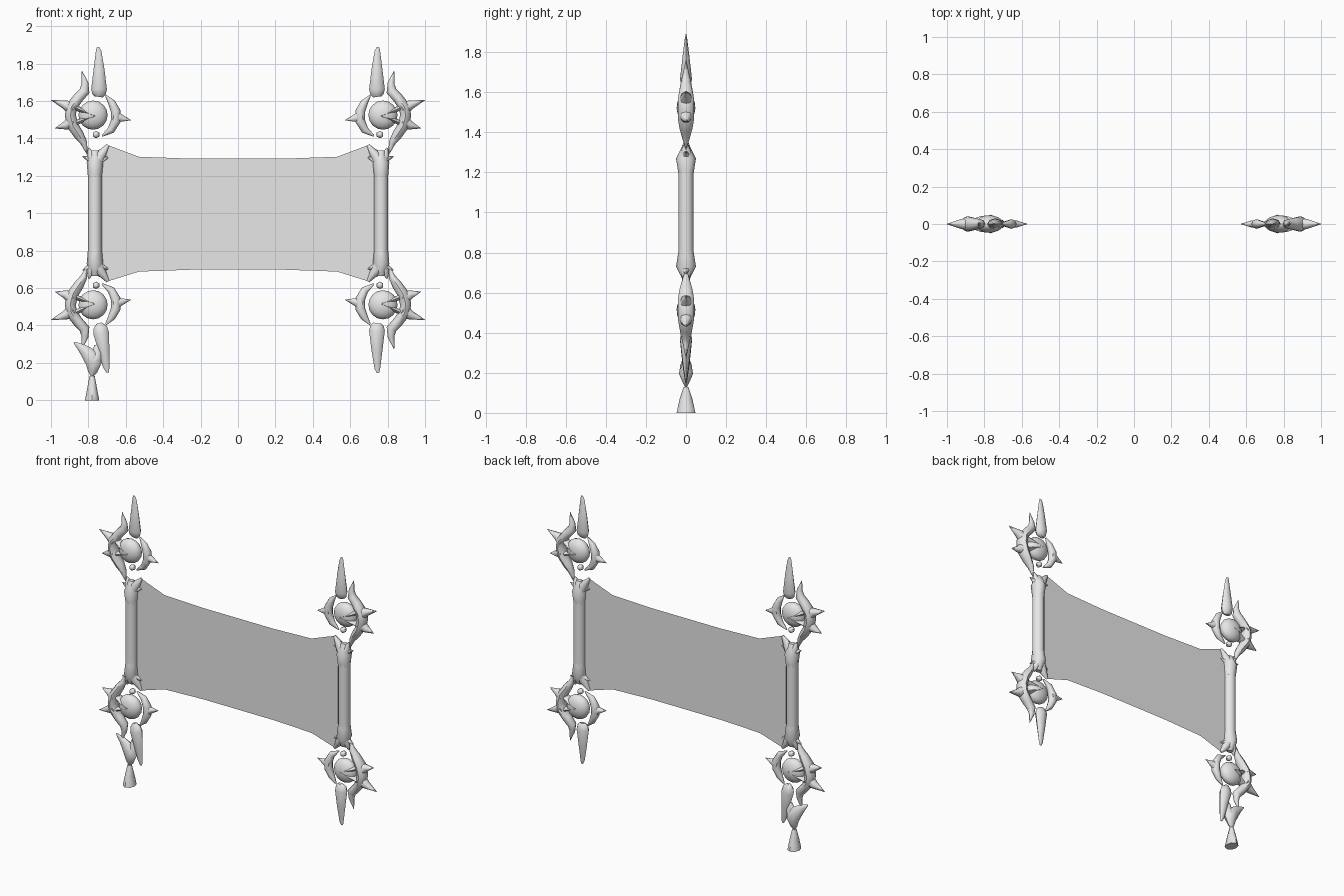
import bpy, bmesh, math

if "Cube" in bpy.data.objects:
    bpy.data.objects.remove(bpy.data.objects["Cube"])

grey = bpy.data.materials.new("plain_grey")
grey.use_nodes = True
grey.diffuse_color = (0.8, 0.8, 0.8, 1)
grey.node_tree.nodes["Principled BSDF"].inputs["Base Color"].default_value = (0.8, 0.8, 0.8, 1)


def finish(name, bm, angle=50):
    bmesh.ops.recalc_face_normals(bm, faces=bm.faces)
    mesh = bpy.data.meshes.new(name)
    bm.to_mesh(mesh)
    bm.free()
    mesh.materials.append(grey)
    ob = bpy.data.objects.new(name, mesh)
    bpy.context.collection.objects.link(ob)
    bpy.ops.object.select_all(action='DESELECT')
    ob.select_set(True)
    bpy.context.view_layer.objects.active = ob
    bpy.ops.object.shade_smooth_by_angle(angle=math.radians(angle))
    return ob


def loft(name, path, place, sides=8):
    """Tapered tube in the xz plane; path items are (x, z, half width, half depth)."""
    bm = bmesh.new()
    rings = []
    for i, (x, z, w, d) in enumerate(path):
        a, b = path[max(i - 1, 0)], path[min(i + 1, len(path) - 1)]
        tx, tz = b[0] - a[0], b[1] - a[1]
        length = math.hypot(tx, tz)
        nx, nz = -tz / length, tx / length
        ring = []
        for k in range(sides):
            t = 2 * math.pi * k / sides
            c = w * math.cos(t)
            px, pz = place(x + nx * c, z + nz * c)
            ring.append(bm.verts.new((px, d * math.sin(t), pz)))
        rings.append(ring)
    for r, s in zip(rings, rings[1:]):
        for k in range(sides):
            j = (k + 1) % sides
            bm.faces.new((r[k], r[j], s[j], s[k]))
    bm.faces.new(rings[0])
    bm.faces.new(rings[-1])
    return finish(name, bm)


def ball(name, x, z, r, depth, place, seg=16, rings=10):
    bm = bmesh.new()
    bmesh.ops.create_uvsphere(bm, u_segments=seg, v_segments=rings, radius=1)
    cx, cz = place(x, z)
    for v in bm.verts:
        # sphere poles face front and back
        vx, vy, vz = v.co
        v.co = (cx + vx * r, vz * depth, cz + vy * r)
    return finish(name, bm)


# Ornament parts, relative to the centre of the ball
ORNAMENT = {
    "outer_crescent": [(-.059, .235, .002, .002), (-.043, .171, .018, .015), (-.045, .130, .028, .025),
                       (-.080, .091, .028, .032), (-.116, .043, .030, .040), (-.121, -.005, .030, .040),
                       (-.107, -.059, .030, .040), (-.075, -.107, .027, .032), (-.048, -.150, .018, .02),
                       (-.032, -.209, .002, .002)],
    "outer_upper_point": [(-.105, .030, .042, .038), (-.150, .056, .024, .026), (-.225, .081, .001, .001)],
    "outer_lower_point": [(-.105, -.035, .042, .038), (-.150, -.056, .022, .024), (-.203, -.070, .001, .001)],
    "upper_ray": [(-.110, .048, .014, .020), (-.045, .018, .013, .042), (.010, -.004, .004, .048)],
    "lower_ray": [(-.110, -.048, .014, .020), (-.045, -.022, .013, .042), (.010, -.006, .004, .048)],
    "inner_crescent": [(.068, .106, .004, .004), (.100, .066, .020, .018), (.121, .021, .026, .026),
                       (.121, -.032, .026, .026), (.096, -.080, .020, .018), (.048, -.112, .004, .004)],
    "inner_point": [(.110, -.005, .042, .024), (.150, -.016, .020, .018), (.203, -.027, .001, .001)],
}
SPIKE = [(.030, .098, .022, .012), (.032, .112, .036, .022), (.032, .139, .042, .030),
         (.032, .246, .029, .018), (.030, .342, .015, .006), (.026, .364, .007, .002)]
BENT_SPIKE = [(.032, .098, .014, .010), (.038, .120, .036, .022), (.043, .150, .042, .030),
              (.059, .246, .029, .020), (.070, .326, .019, .010), (.078, .362, .007, .003)]

# Claw at the end of each rod, in world units for the upper right corner
CLAW = {
    "collar": [(-.765, 1.19, .037, .037), (-.765, 1.27, .044, .050), (-.765, 1.335, .022, .016)],
    "outer_prong": [(-.765, 1.25, .030, .035), (-.788, 1.31, .022, .025), (-.798, 1.35, .004, .005)],
    "inner_prong": [(-.765, 1.25, .032, .035), (-.735, 1.31, .028, .028), (-.695, 1.365, .008, .006)],
    "outer_spur": [(-.760, 1.275, .030, .030), (-.832, 1.305, .002, .002)],
    "inner_spur": [(-.765, 1.275, .030, .030), (-.690, 1.300, .002, .002)],
}

for side, sx in (("right", 1), ("left", -1)):
    # Straight rod
    loft(f"{side}_rod", [(-.765, .78, .037, .037), (-.765, 1.22, .037, .037)],
         lambda x, z: (sx * x, z), 12)
    for level, sz in (("upper", 1), ("lower", -1)):
        tag = f"{side}_{level}"

        def corner(x, z):
            return sx * (x - .775), 1.0175 + sz * (z + .507)

        def rod_end(x, z):
            return sx * x, 1 + sz * (z - 1)

        for part, path in ORNAMENT.items():
            loft(f"{tag}_{part}", path, corner)
        ball(f"{tag}_ball", 0, 0, .078, .046, corner)
        ball(f"{tag}_bead", .016, -.104, .020, .020, corner, 6, 4)
        hanging = side == "right" and level == "lower"
        loft(f"{tag}_spike", BENT_SPIKE if hanging else SPIKE, corner)
        for part, path in CLAW.items():
            loft(f"{tag}_{part}", path, rod_end)


# Hanging charm and tassel below one corner
def world(x, z):
    return x, z


loft("charm_hook", [(-.877, .310, .004, .003), (-.835, .280, .024, .014), (-.792, .240, .042, .028),
                    (-.770, .195, .042, .035), (-.778, .150, .024, .016), (-.782, .130, .008, .006)], world)
loft("charm_prong", [(-.770, .200, .038, .032), (-.752, .250, .026, .020), (-.757, .297, .012, .005)], world)
loft("tassel", [(-.780, .130, .014, .012), (-.780, .065, .026, .033), (-.780, 0, .038, .047)], world)

# Banner sheet stretched between the rods
top = [(-.765, 1.33), (-.69, 1.362), (-.53, 1.302), (-.25, 1.292), (.25, 1.292), (.53, 1.302), (.69, 1.362), (.765, 1.33)]
bm = bmesh.new()
upper = [bm.verts.new((x, 0, z)) for x, z in top]
lower = [bm.verts.new((x, 0, 1.99 - z + .01 * (abs(x) > .6))) for x, z in top]
for i in range(len(top) - 1):
    bm.faces.new((lower[i], lower[i + 1], upper[i + 1], upper[i]))
finish("banner_sheet", bm)
